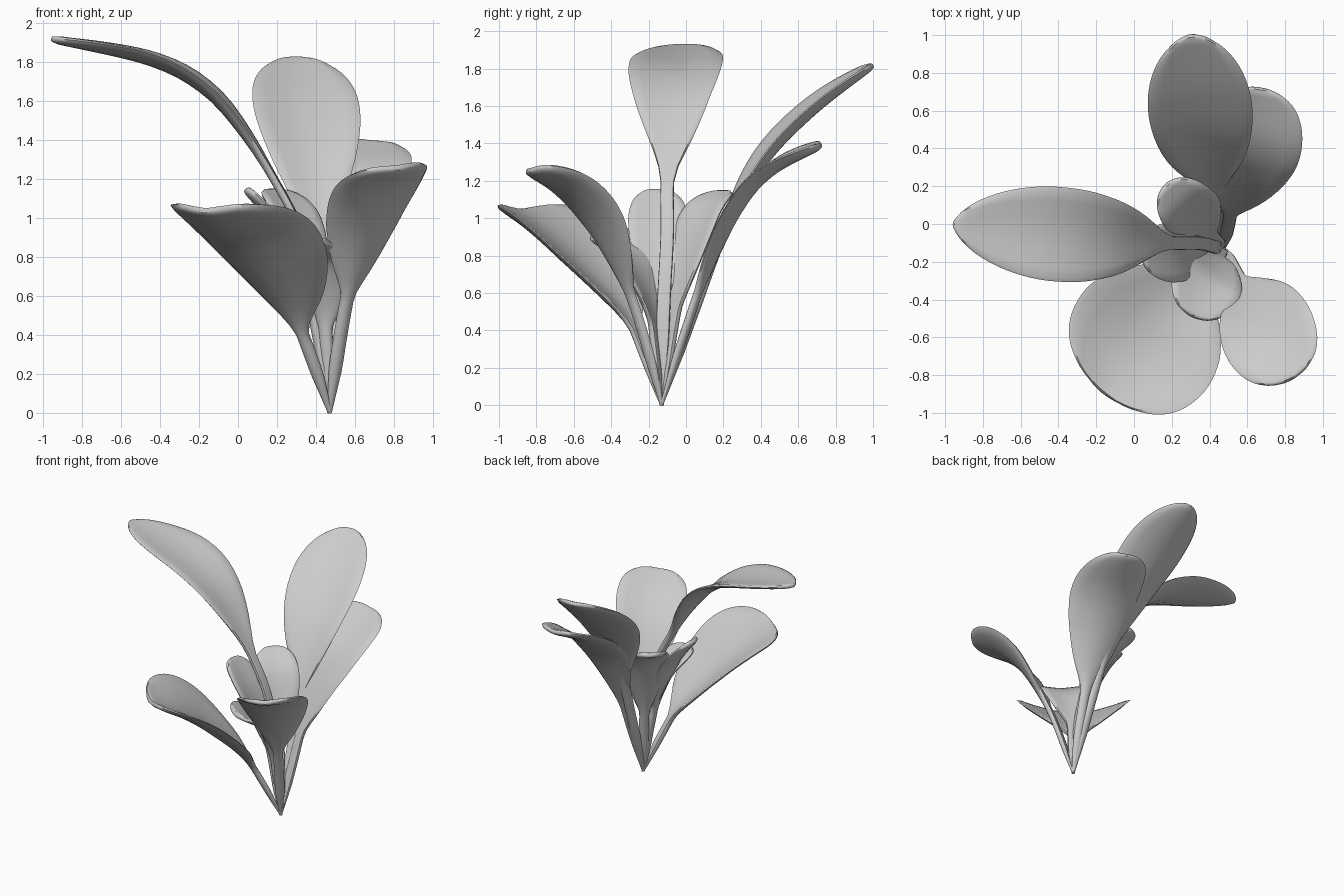
import bpy, bmesh, math
from mathutils import Vector

cube = bpy.data.objects.get("Cube")
if cube:
    bpy.data.objects.remove(cube, do_unlink=True)

# One plain grey for the whole plant
grey = bpy.data.materials.new("leaf_grey")
grey.use_nodes = True
grey.diffuse_color = (0.6, 0.6, 0.6, 1)
grey.node_tree.nodes["Principled BSDF"].inputs["Base Color"].default_value = grey.diffuse_color

ROOT = Vector((0.47, -0.13, 0))
RINGS, SIDES = 36, 16


def spline(points, t):
    """Smooth curve through the points, t from 0 to 1 by arc length."""
    lengths = [(b - a).length for a, b in zip(points, points[1:])]
    d = t * sum(lengths)
    i = 0
    while i < len(lengths) - 1 and d > lengths[i]:
        d -= lengths[i]
        i += 1
    f = min(d / lengths[i], 1)
    p1, p2 = points[i], points[i + 1]
    p0 = points[i - 1] if i else p1 * 2 - p2
    p3 = points[i + 2] if i + 2 < len(points) else p2 * 2 - p1
    m1, m2 = (p2 - p0) / 2, (p3 - p1) / 2
    return (p1 * (2 * f**3 - 3 * f**2 + 1) + m1 * (f**3 - 2 * f**2 + f)
            + p2 * (3 * f**2 - 2 * f**3) + m2 * (f**3 - f**2))


def leaf(name, path, width, start, cup, taper=1.0, tip=0.42, roll=0.0):
    """Stalk and cupped blade lofted along one path; width is half the blade."""
    pts = [ROOT] + [Vector(p) for p in path]
    heading = pts[-1] - ROOT
    flat_side = Vector((-heading.y, heading.x, 0)).normalized()
    peak = taper / (taper + tip)
    top = peak**taper * (1 - peak)**tip
    bm = bmesh.new()
    rings = []
    for r in range(RINGS):
        t = 1 - (1 - r / RINGS)**1.7
        tangent = (spline(pts, min(t + 0.01, 1)) - spline(pts, max(t - 0.01, 0))).normalized()
        side = (flat_side - tangent * flat_side.dot(tangent)).normalized()
        normal = tangent.cross(side)
        # stalk widens into the blade
        q = max(0, (t - start) / (1 - start))
        stalk = (0.012 + 0.024 * min(1, t / 0.15)) * (1 - q)
        half = math.hypot(stalk, width * q**taper * (1 - q)**tip / top)
        thick = 0.007 + 0.014 * min(1, t / 0.15)
        thick *= min(1, (1 - t) / 0.04 + 0.6)
        turn = roll * min(1, q * 2)
        side, normal = (side * math.cos(turn) + normal * math.sin(turn),
                        normal * math.cos(turn) - side * math.sin(turn))
        centre = spline(pts, t)
        bend = cup * half * (1 - 0.4 * q**3)
        ring = []
        for k in range(SIDES):
            a = math.tau * k / SIDES
            u = math.cos(a)
            v = math.copysign(abs(math.sin(a))**0.6, math.sin(a))
            lift = bend * abs(u)**1.7 + thick * v
            ring.append(bm.verts.new(centre + side * half * u + normal * lift))
        rings.append(ring)
    for low, high in zip(rings, rings[1:]):
        for k in range(SIDES):
            n = (k + 1) % SIDES
            bm.faces.new((low[k], low[n], high[n], high[k]))
    # close the root and the tip to points
    for ring, end in ((rings[0], pts[0]), (rings[-1], pts[-1])):
        v = bm.verts.new(end)
        for k in range(SIDES):
            bm.faces.new((ring[k], ring[(k + 1) % SIDES], v))
    bmesh.ops.recalc_face_normals(bm, faces=bm.faces)
    mesh = bpy.data.meshes.new(name)
    bm.to_mesh(mesh)
    bm.free()
    mesh.materials.append(grey)
    obj = bpy.data.objects.new(name, mesh)
    bpy.context.collection.objects.link(obj)
    bpy.ops.object.select_all(action="DESELECT")
    obj.select_set(True)
    bpy.context.view_layer.objects.active = obj
    bpy.ops.object.shade_smooth_by_angle(angle=math.radians(50))


# Tall leaves
leaf("long_arching_leaf",
     [(0.42, -0.12, 0.5), (0.33, -0.1, 0.9), (0.2, -0.1, 1.17), (0.03, -0.08, 1.43),
      (-0.17, -0.07, 1.65), (-0.45, -0.05, 1.8), (-0.96, 0, 1.92)],
     0.25, 0.46, 0.2, taper=1.1, tip=0.68)
leaf("tall_back_leaf",
     [(0.45, 0.05, 0.5), (0.42, 0.22, 0.95), (0.38, 0.42, 1.3), (0.34, 0.68, 1.57), (0.3, 1.0, 1.82)],
     0.275, 0.4, 0.22, taper=1.05, tip=0.55)

# Broad middle leaves
leaf("back_side_leaf",
     [(0.5, 0, 0.4), (0.52, 0.1, 0.68), (0.56, 0.28, 1.04), (0.61, 0.45, 1.24), (0.67, 0.72, 1.39)],
     0.28, 0.36, 0.2, taper=0.95, roll=0.12)
leaf("front_side_leaf",
     [(0.53, -0.24, 0.4), (0.58, -0.33, 0.66), (0.66, -0.47, 0.95), (0.74, -0.63, 1.14), (0.82, -0.83, 1.26)],
     0.255, 0.4, 0.24, taper=0.95, roll=0.08)
leaf("broad_front_leaf",
     [(0.37, -0.23, 0.28), (0.28, -0.33, 0.5), (0.12, -0.54, 0.75), (-0.02, -0.71, 0.92), (-0.17, -0.89, 1.04)],
     0.415, 0.32, 0.33, taper=0.85, tip=0.4)

# Small inner leaves
leaf("small_back_leaf",
     [(0.42, -0.07, 0.4), (0.38, -0.02, 0.65), (0.31, 0.06, 0.93), (0.25, 0.12, 1.06), (0.17, 0.21, 1.14)],
     0.16, 0.4, 0.2, taper=0.9)
leaf("small_side_leaf",
     [(0.4, -0.14, 0.4), (0.35, -0.15, 0.62), (0.23, -0.15, 0.89), (0.14, -0.15, 1.03), (0.04, -0.15, 1.15)],
     0.16, 0.4, 0.2, taper=0.9)
leaf("small_front_leaf",
     [(0.45, -0.17, 0.35), (0.44, -0.2, 0.53), (0.4, -0.28, 0.74), (0.36, -0.36, 0.83), (0.31, -0.49, 0.91)],
     0.19, 0.4, 0.22, taper=0.9, roll=-0.15)
